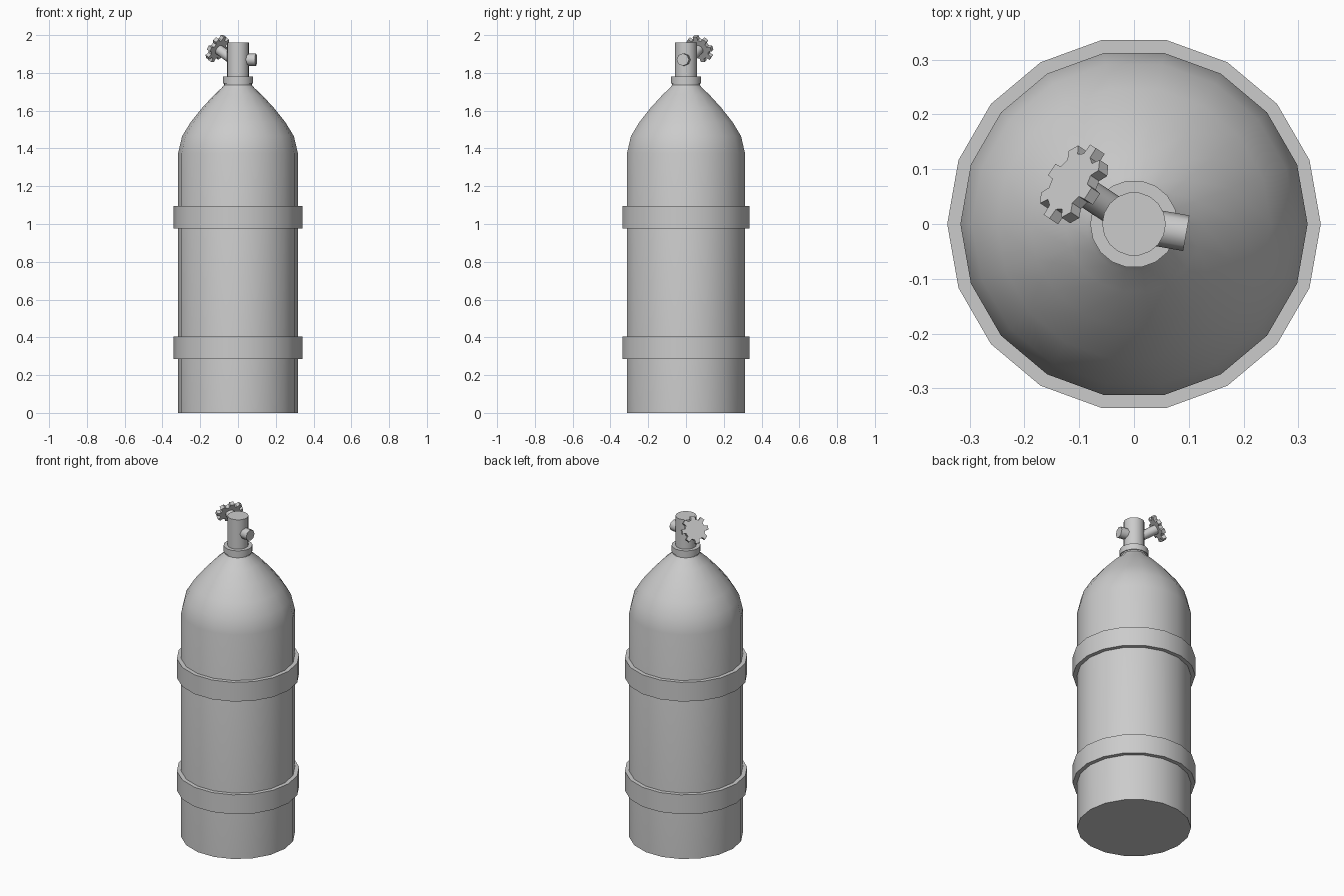
import bpy, bmesh
from math import sin, cos, pi, radians
from mathutils import Vector, Matrix

if "Cube" in bpy.data.objects:
    bpy.data.objects.remove(bpy.data.objects["Cube"])

SIDES = 18


def finish(name, bm, matrix=Matrix(), angle=32):
    bmesh.ops.recalc_face_normals(bm, faces=bm.faces)
    mesh = bpy.data.meshes.new(name)
    bm.to_mesh(mesh)
    bm.free()
    ob = bpy.data.objects.new(name, mesh)
    bpy.context.collection.objects.link(ob)
    ob.matrix_world = matrix
    bpy.ops.object.select_all(action='DESELECT')
    ob.select_set(True)
    bpy.context.view_layer.objects.active = ob
    bpy.ops.object.shade_smooth_by_angle(angle=radians(angle))
    return ob


def lathe(name, profile, sides=SIDES, closed=False, matrix=Matrix(), angle=32):
    """Revolve (radius, z) points; cap the ends, or close the profile as a ring."""
    bm = bmesh.new()
    rings = [[bm.verts.new((r * cos(2 * pi * i / sides), r * sin(2 * pi * i / sides), z))
              for i in range(sides)] for r, z in profile]
    pairs = list(zip(rings, rings[1:]))
    if closed:
        pairs.append((rings[-1], rings[0]))
    else:
        bm.faces.new(rings[0])
        bm.faces.new(rings[-1])
    for a, b in pairs:
        for i in range(sides):
            j = (i + 1) % sides
            bm.faces.new((a[i], a[j], b[j], b[i]))
    return finish(name, bm, matrix, angle)


def aim(origin, direction):
    """Place local z along a direction."""
    return Matrix.Translation(origin) @ Vector(direction).to_track_quat('Z', 'Y').to_matrix().to_4x4()


# Tank with rounded shoulder and neck
lathe("tank_body", [(0.317, 0), (0.317, 1.375), (0.296, 1.465), (0.25, 1.54), (0.19, 1.615),
                    (0.125, 1.685), (0.087, 1.72), (0.075, 1.735), (0.075, 1.76)])
lathe("neck_collar", [(0.08, 1.743), (0.08, 1.78)])

# Strap bands
for name, z0, z1 in (("lower_band", 0.286, 0.405), ("upper_band", 0.977, 1.095)):
    lathe(name, [(0.31, z0), (0.341, z0), (0.341, z1), (0.31, z1)], closed=True)

# Valve post
lathe("valve_post", [(0.058, 1.76), (0.058, 1.96)])

# Outlet nozzle
a = radians(-10)
lathe("valve_outlet", [(0.033, 0.0), (0.033, 0.097)], sides=8, angle=50,
      matrix=aim((0, 0, 1.87), (cos(a), sin(a), 0)))

# Angled stem
azim, elev = radians(146.5), radians(31)
axis = Vector((cos(azim) * cos(elev), sin(azim) * cos(elev), sin(elev)))
base = Vector((0, 0, 1.85))
lathe("handwheel_stem", [(0.027, 0.0), (0.027, 0.15)], sides=10, angle=40, matrix=aim(base, axis))

# Toothed handwheel
bm = bmesh.new()
teeth = 8
outline = []
for t in range(teeth):
    for off, r in ((-0.30, 0.058), (-0.20, 0.078), (0.20, 0.078), (0.30, 0.058)):
        ang = 2 * pi * (t + off) / teeth
        outline.append((r * cos(ang), r * sin(ang)))
bottom = [bm.verts.new((x, y, 0.142)) for x, y in outline]
top = [bm.verts.new((x, y, 0.164)) for x, y in outline]
bm.faces.new(bottom)
bm.faces.new(top)
for i in range(len(outline)):
    j = (i + 1) % len(outline)
    bm.faces.new((bottom[i], bottom[j], top[j], top[i]))
finish("handwheel", bm, aim(base, axis), angle=20)
